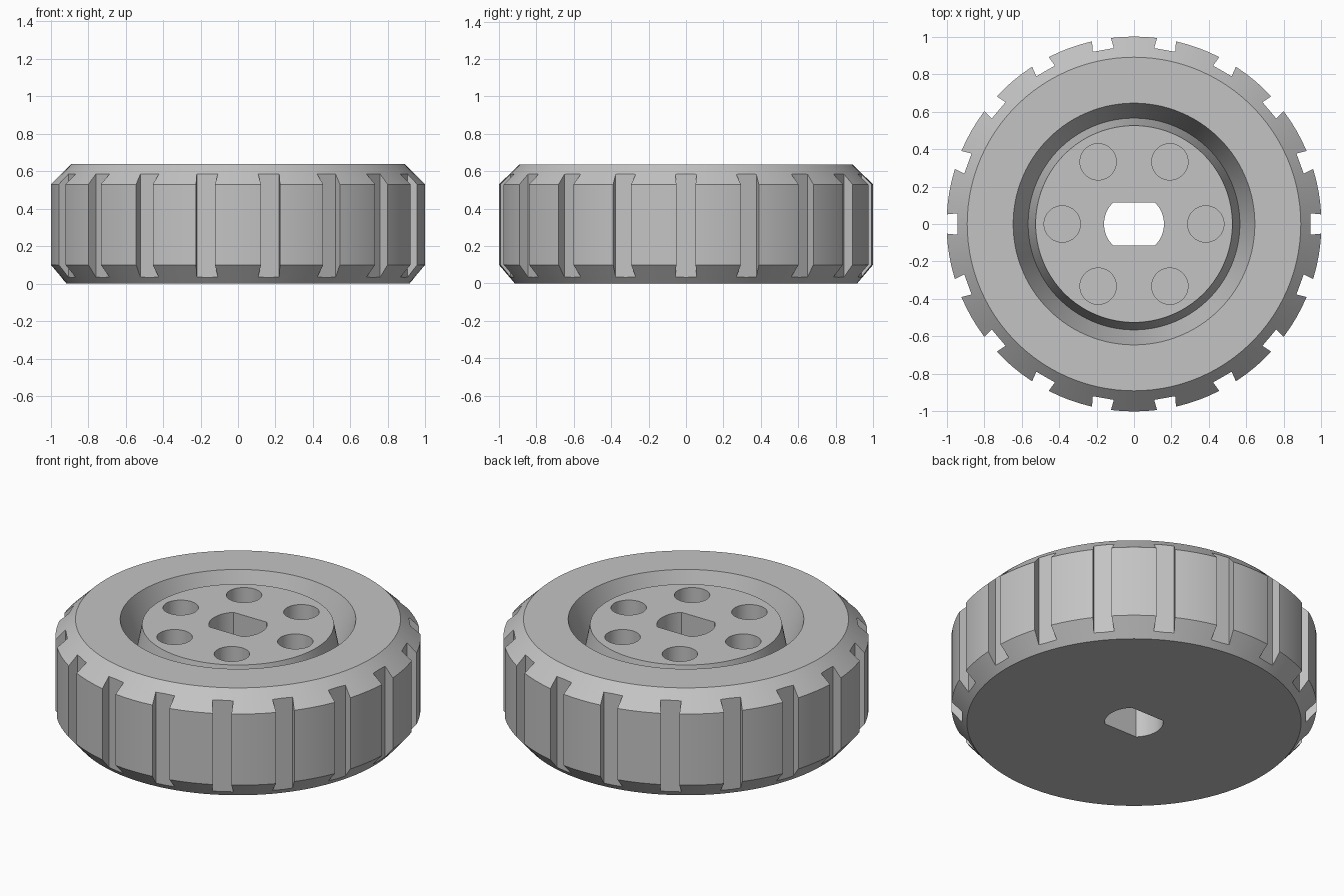
import bpy, bmesh, math
from mathutils import Matrix

cube = bpy.data.objects.get("Cube")
if cube:
    bpy.data.objects.remove(cube, do_unlink=True)

grey = bpy.data.materials.new("grey plastic")
grey.use_nodes = True
colour = (0.55, 0.55, 0.55, 1)
grey.diffuse_color = colour
grey.node_tree.nodes["Principled BSDF"].inputs["Base Color"].default_value = colour


def finish(name, bm):
    bmesh.ops.recalc_face_normals(bm, faces=bm.faces)
    mesh = bpy.data.meshes.new(name)
    bm.to_mesh(mesh)
    bm.free()
    mesh.materials.append(grey)
    obj = bpy.data.objects.new(name, mesh)
    bpy.context.collection.objects.link(obj)
    return obj


def lathe(profile, steps):
    """Solid of revolution from (radius, z) points, capped at both ends."""
    bm = bmesh.new()
    rings = [[bm.verts.new((r * math.cos(2 * math.pi * i / steps),
                            r * math.sin(2 * math.pi * i / steps), z))
              for i in range(steps)] for r, z in profile]
    for a, b in zip(rings, rings[1:]):
        for i in range(steps):
            j = (i + 1) % steps
            bm.faces.new((a[i], a[j], b[j], b[i]))
    bm.faces.new(rings[0])
    bm.faces.new(rings[-1])
    return bm


def prism(bm, outline, z0, z1, matrix=Matrix()):
    """Extrude an (x, y) outline from z0 to z1."""
    low = [bm.verts.new(matrix @ Matrix.Translation((x, y, z0)).translation) for x, y in outline]
    high = [bm.verts.new(matrix @ Matrix.Translation((x, y, z1)).translation) for x, y in outline]
    bm.faces.new(low)
    bm.faces.new(high)
    for i in range(len(low)):
        j = (i + 1) % len(low)
        bm.faces.new((low[i], low[j], high[j], high[i]))


def cut(target, cutter):
    cutter.hide_render = True
    mod = target.modifiers.new(cutter.name, 'BOOLEAN')
    mod.operation = 'DIFFERENCE'
    mod.solver = 'EXACT'
    mod.object = cutter
    bpy.context.view_layer.objects.active = target
    bpy.ops.object.modifier_apply(modifier=mod.name)
    bpy.data.objects.remove(cutter, do_unlink=True)


# Wheel body: chamfered tyre, V-shaped ring recess and raised hub
wheel = finish("wheel", lathe([
    (0.915, 0), (1.0, 0.10), (1.0, 0.53), (0.89, 0.637),
    (0.645, 0.637), (0.565, 0.40), (0.525, 0.605)], 108))

# Tread grooves, slightly wider at the floor than at the opening
bm = bmesh.new()
for k in range(18):
    prism(bm, [(0.943, -0.057), (1.06, -0.045), (1.06, 0.045), (0.943, 0.057)],
          -0.1, 0.8, Matrix.Rotation(math.radians(20 * k), 4, 'Z'))
cut(wheel, finish("tread_grooves", bm))

# Six blind round holes in the hub
bm = bmesh.new()
circle = [(0.383 + 0.097 * math.cos(math.tau * i / 40),
           0.097 * math.sin(math.tau * i / 40)) for i in range(40)]
for k in range(6):
    prism(bm, circle, 0.30, 0.8, Matrix.Rotation(math.radians(60 * k), 4, 'Z'))
cut(wheel, finish("hub_holes", bm))

# Axle hole right through, round with two flats
bm = bmesh.new()
limit = math.asin(0.115 / 0.16)
arc = [limit * (i / 8 - 1) for i in range(17)]
outline = [(0.16 * math.cos(a + turn), 0.16 * math.sin(a + turn))
           for turn in (0, math.pi) for a in arc]
prism(bm, outline, -0.1, 0.8)
cut(wheel, finish("axle_hole", bm))

# Smooth the curved walls, keep real edges sharp
bpy.ops.object.select_all(action='DESELECT')
wheel.select_set(True)
bpy.context.view_layer.objects.active = wheel
bpy.ops.object.shade_smooth_by_angle(angle=math.radians(20))
